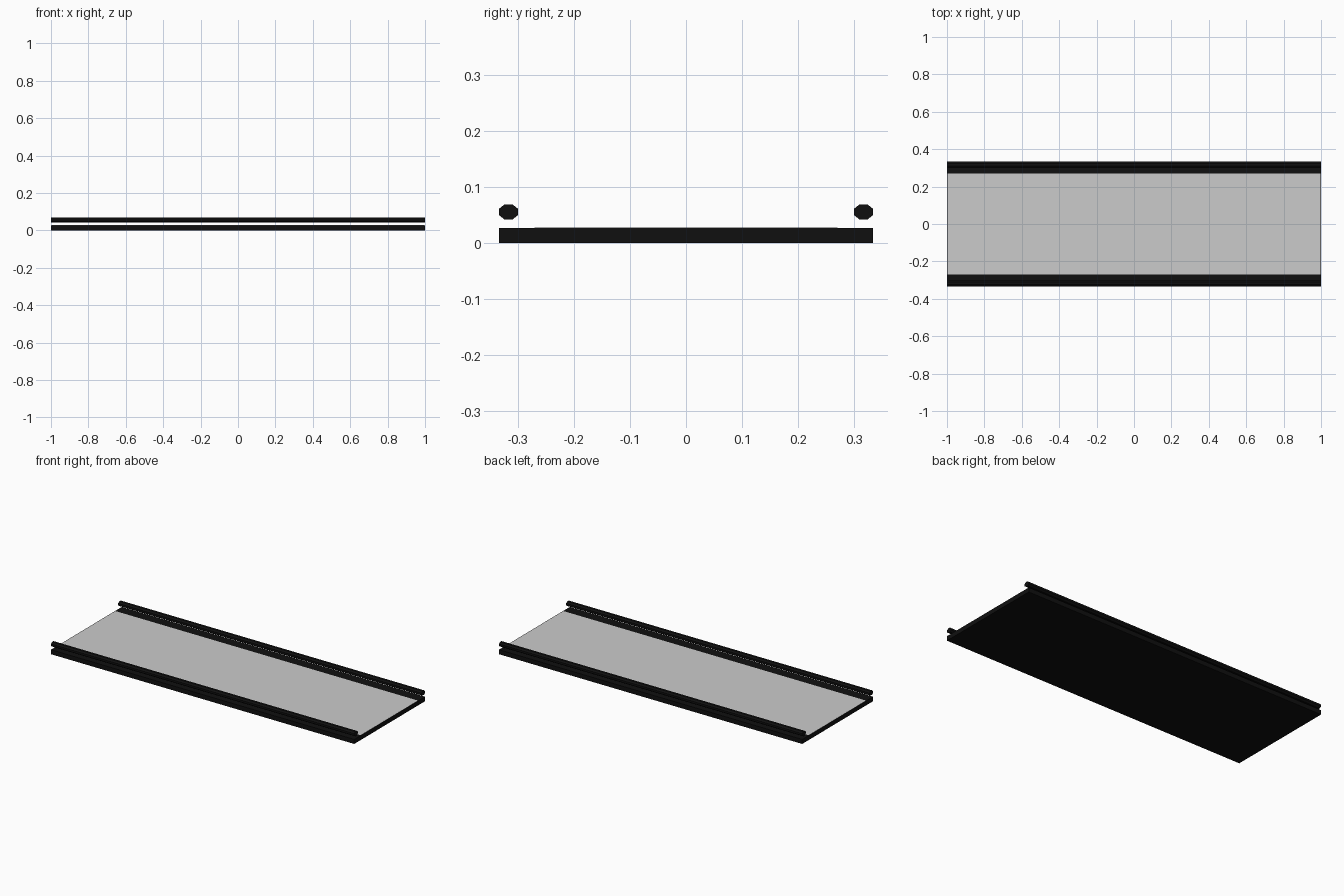
import bpy, math

if "Cube" in bpy.data.objects:
    bpy.data.objects.remove(bpy.data.objects["Cube"])

black = bpy.data.materials.new("black")
black.diffuse_color = (0.005, 0.005, 0.005, 1)
black.use_nodes = True
black.node_tree.nodes["Principled BSDF"].inputs["Base Color"].default_value = black.diffuse_color


def box(name, size, centre, mat=None):
    bpy.ops.mesh.primitive_cube_add(size=1, location=centre)
    ob = bpy.context.object
    ob.name = name
    ob.scale = size
    bpy.ops.object.transform_apply(location=False, rotation=False, scale=True)
    if mat:
        ob.data.materials.append(mat)
    return ob


def rail(name, y):
    # eight-sided bar along x, flats facing up and sideways
    w, h, z = 0.034, 0.027, 0.0555
    r = 1 / math.cos(math.pi / 8)
    ring = [(y + w / 2 * r * math.cos(a), z + h / 2 * r * math.sin(a))
            for a in (math.pi / 8 + i * math.pi / 4 for i in range(8))]
    verts = [(x, p, q) for x in (-1, 1) for p, q in ring]
    faces = [(i, (i + 1) % 8, 8 + (i + 1) % 8, 8 + i) for i in range(8)]
    faces = [f[::-1] for f in faces]
    faces += [tuple(range(7, -1, -1)), tuple(range(8, 16))]
    me = bpy.data.meshes.new(name)
    me.from_pydata(verts, [], [f if len(f) == 8 else f[::-1] for f in faces])
    me.update()
    me.materials.append(black)
    ob = bpy.data.objects.new(name, me)
    bpy.context.collection.objects.link(ob)


# Base slab
box("base_slab", (2, 0.667, 0.027), (0, 0, 0.0135), black)

# Grey walking surface, a thin sheet on the slab
box("deck_panel", (1.996, 0.54, 0.001), (0, 0, 0.027))

# Side rails floating just above the slab edges
for label, side in (("front", -1), ("back", 1)):
    rail(label + "_rail", side * 0.3165)
